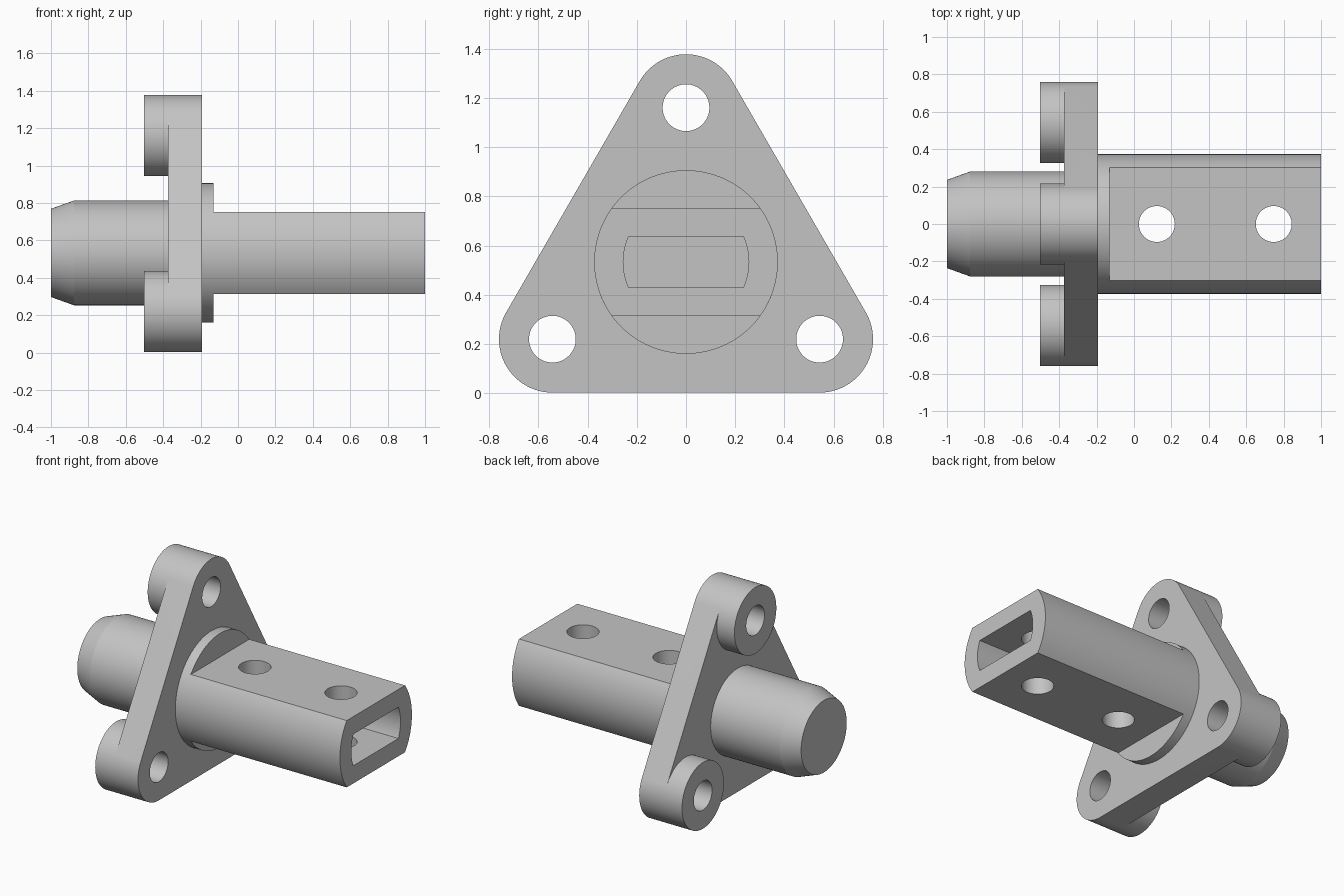
import bpy, bmesh
from math import sin, cos, asin, radians, pi

cube = bpy.data.objects.get("Cube")
if cube:
    bpy.data.objects.remove(cube, do_unlink=True)

AXIS_Z = 0.533          # height of the shaft axis
BOSS_R, BOSS_DIST = 0.217, 0.627
BOSS_ANGLES = [90, 210, 330]

grey = bpy.data.materials.new("plain grey")
grey.use_nodes = True
grey.diffuse_color = (0.55, 0.55, 0.55, 1)
grey.node_tree.nodes["Principled BSDF"].inputs["Base Color"].default_value = grey.diffuse_color


def arc(radius, start, end, steps, centre=(0, 0)):
    """Points on an arc in the y-z plane, angles in degrees."""
    angles = [radians(start + (end - start) * i / steps) for i in range(steps + 1)]
    return [(centre[0] + radius * cos(a), centre[1] + radius * sin(a)) for a in angles]


def circle(radius, centre=(0, 0), steps=96):
    return arc(radius, 0, 360, steps, centre)[:-1]


def flatted(radius, half_height):
    """Circle cut by a flat above and below."""
    a = asin(half_height / radius) * 180 / pi
    return arc(radius, -a, a, 24) + arc(radius, 180 - a, 180 + a, 24)


def loft(name, sections):
    """Solid along x through (x, outline) sections with matching points."""
    bm = bmesh.new()
    rings = [[bm.verts.new((x, y, z + AXIS_Z)) for y, z in pts] for x, pts in sections]
    for a, b in zip(rings, rings[1:]):
        for i in range(len(a)):
            j = (i + 1) % len(a)
            bm.faces.new((a[i], a[j], b[j], b[i]))
    bm.faces.new(rings[0])
    bm.faces.new(rings[-1])
    bmesh.ops.recalc_face_normals(bm, faces=bm.faces)
    mesh = bpy.data.meshes.new(name)
    bm.to_mesh(mesh)
    bm.free()
    mesh.materials.append(grey)
    obj = bpy.data.objects.new(name, mesh)
    bpy.context.collection.objects.link(obj)
    return obj


def activate(obj):
    bpy.ops.object.select_all(action='DESELECT')
    obj.select_set(True)
    bpy.context.view_layer.objects.active = obj


def combine(obj, tool, operation):
    """Apply a boolean and discard the tool."""
    mod = obj.modifiers.new(operation.lower(), 'BOOLEAN')
    mod.operation, mod.object, mod.solver = operation, tool, 'EXACT'
    activate(obj)
    bpy.ops.object.modifier_apply(modifier=mod.name)
    bpy.data.objects.remove(tool, do_unlink=True)


def smooth(obj):
    activate(obj)
    bpy.ops.object.shade_smooth_by_angle(angle=radians(15))


# Rounded triangular flange with three drilled bosses
centres = [(BOSS_DIST * cos(radians(a)), BOSS_DIST * sin(radians(a))) for a in BOSS_ANGLES]
outline = []
for angle, c in zip(BOSS_ANGLES, centres):
    outline += arc(BOSS_R, angle - 60, angle + 60, 32, c)
flange = loft("flange", [(-0.375, outline), (-0.193, outline)])
for c in centres:
    ring = circle(BOSS_R, c)
    combine(flange, loft("boss", [(-0.503, ring), (-0.193, ring)]), 'UNION')
for c in centres:
    hole = circle(0.095, c, 64)
    combine(flange, loft("bolt_hole", [(-0.7, hole), (0, hole)]), 'DIFFERENCE')
smooth(flange)

# Round spigot with a tapered nose
spigot = loft("spigot", [(-1, circle(0.236)), (-0.877, circle(0.28)), (-0.3, circle(0.28))])
smooth(spigot)

# Flatted shank with its round collar
shank = loft("shank", [(-0.14, flatted(0.373, 0.219)), (1, flatted(0.373, 0.219))])
collar = loft("collar", [(-0.25, circle(0.373)), (-0.13, circle(0.373))])
smooth(collar)

# Slot in the shank end and two cross holes
slot = flatted(0.255, 0.103)
combine(shank, loft("slot", [(-0.12, slot), (1.1, slot)]), 'DIFFERENCE')
for x in (0.122, 0.747):
    bpy.ops.mesh.primitive_cylinder_add(vertices=64, radius=0.096, depth=1, location=(x, 0, AXIS_Z))
    drill = bpy.context.object
    drill.data.materials.append(grey)
    combine(shank, drill, 'DIFFERENCE')
smooth(shank)
